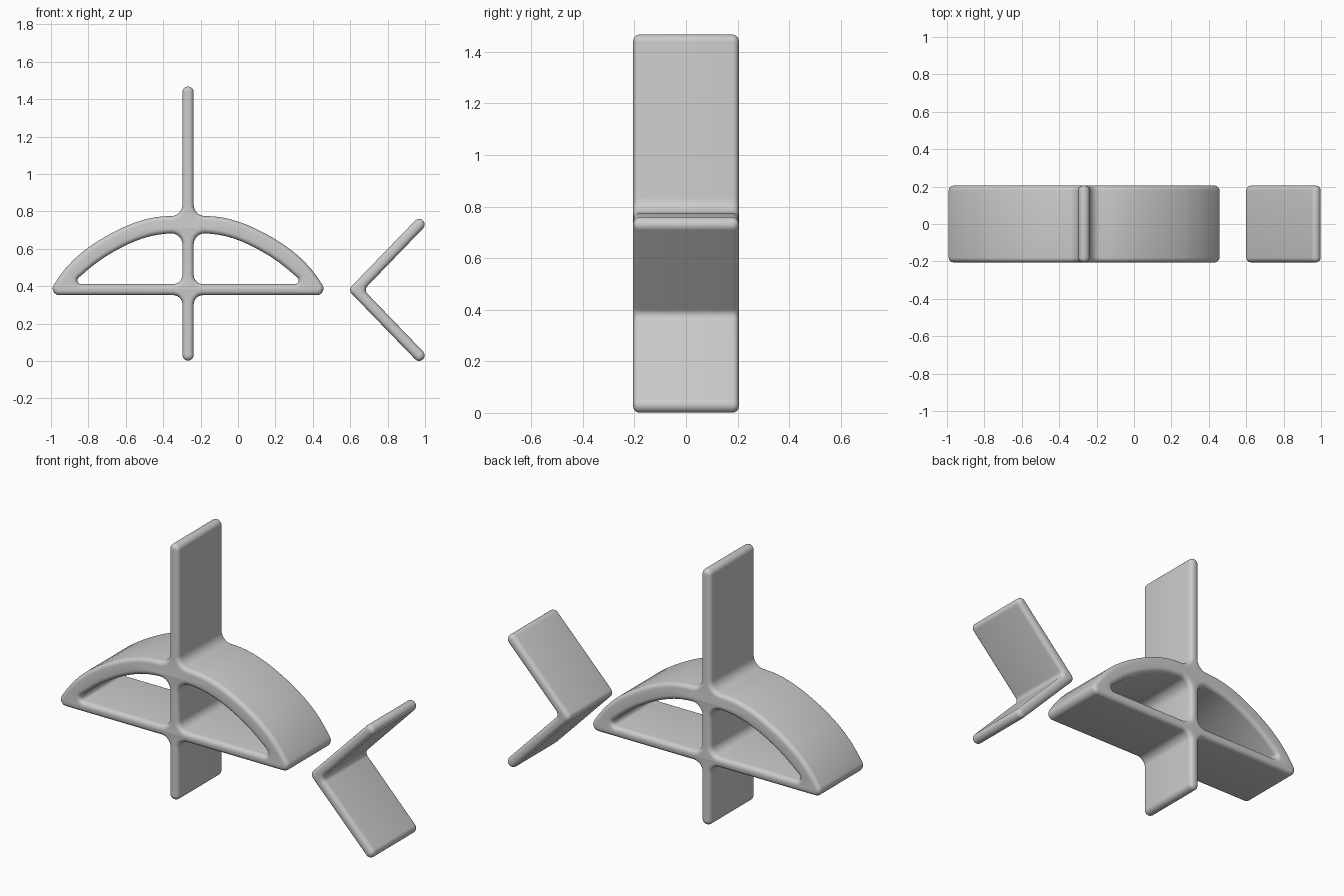
import bpy
import bmesh
import math
from mathutils import Vector
from mathutils.geometry import interpolate_bezier

cube = bpy.data.objects.get("Cube")
if cube:
    bpy.data.objects.remove(cube, do_unlink=True)

HALF_DEPTH = 0.205
ROUND = 0.025
CENTRE_X = -0.267

grey = bpy.data.materials.new("plain_grey")
grey.use_nodes = True
grey.diffuse_color = (0.6, 0.6, 0.6, 1)
grey.node_tree.nodes["Principled BSDF"].inputs["Base Color"].default_value = (0.6, 0.6, 0.6, 1)


def fillet(corners):
    """Round each (x, z, radius) corner of a closed polygon with an arc."""
    path = []
    for i, (x, z, radius) in enumerate(corners):
        c = Vector((x, z))
        before = Vector(corners[i - 1][:2]) - c
        after = Vector(corners[(i + 1) % len(corners)][:2]) - c
        turn = math.pi - before.angle(after)
        if turn < 0.001:
            continue
        cut = min(radius * math.tan(turn / 2), before.length / 2, after.length / 2)
        k = 4 / 3 * math.tan(turn / 4) / math.tan(turn / 2)
        a = c + before.normalized() * cut
        b = c + after.normalized() * cut
        steps = max(4, int(turn / 0.2) + 1)
        for p in interpolate_bezier(a, a.lerp(c, k), b.lerp(c, k), b, steps):
            if not path or (p - path[-1]).length > 0.0005:
                path.append(p)
    if (path[0] - path[-1]).length < 0.0005:
        path.pop()
    return path


def rounded_slab(name, outlines):
    """Extrude outlines (with holes) along y, with softly rounded rims."""
    data = bpy.data.curves.new(name, 'CURVE')
    data.dimensions = '2D'
    data.fill_mode = 'BOTH'
    data.extrude = HALF_DEPTH - ROUND
    data.bevel_depth = ROUND
    data.bevel_resolution = 4
    data.offset = -ROUND
    for corners in outlines:
        path = fillet(corners)
        spline = data.splines.new('POLY')
        spline.points.add(len(path) - 1)
        for point, p in zip(spline.points, path):
            point.co = (p.x, p.y, 0, 1)
        spline.use_cyclic_u = True
    obj = bpy.data.objects.new(name, data)
    bpy.context.collection.objects.link(obj)
    obj.rotation_euler.x = math.pi / 2
    bpy.ops.object.select_all(action='DESELECT')
    obj.select_set(True)
    bpy.context.view_layer.objects.active = obj
    bpy.ops.object.convert(target='MESH')
    obj = bpy.context.object
    bm = bmesh.new()
    bm.from_mesh(obj.data)
    bmesh.ops.remove_doubles(bm, verts=bm.verts, dist=0.0002)
    bmesh.ops.recalc_face_normals(bm, faces=bm.faces)
    bm.to_mesh(obj.data)
    bm.free()
    obj.data.materials.clear()
    obj.data.materials.append(grey)
    bpy.ops.object.shade_smooth_by_angle(angle=math.radians(40))
    return obj


def side(corners, sign):
    return [(CENTRE_X + sign * u, z, r) for u, z, r in corners]


# Mast, arch and base share one outline, mirrored about the mast
half_outline = [
    (0.03, 1.467, 0.03), (0.03, 0.775, 0.06), (0.16, 0.775, 0.5),
    (0.30, 0.738, 1), (0.48, 0.648, 1), (0.64, 0.525, 1),
    (0.755, 0.352, 0.036), (0.03, 0.352, 0.05), (0.03, 0.002, 0.03),
]
# Opening between mast, arch and base
opening = [
    (0.03, 0.411, 0.05), (0.625, 0.411, 0.02), (0.47, 0.545, 1),
    (0.31, 0.632, 1), (0.19, 0.674, 1), (0.03, 0.688, 0.06),
]
rounded_slab("arched_frame_with_mast", [
    side(half_outline, 1) + side(half_outline, -1)[::-1],
    side(opening, 1),
    side(opening, -1),
])

# Separate angled bracket, mirrored about its mid height
MID_Z = 0.38
arm = [(0.968, 0.392, 0.03), (1.01, 0.35, 0.03)]
upper = [(x, MID_Z + h, r) for x, h, r in arm]
lower = [(x, MID_Z - h, r) for x, h, r in arm]
rounded_slab("angled_bracket",
             [[(0.588, MID_Z, 0.03)] + upper + [(0.672, MID_Z, 0.03)] + lower[::-1]])
